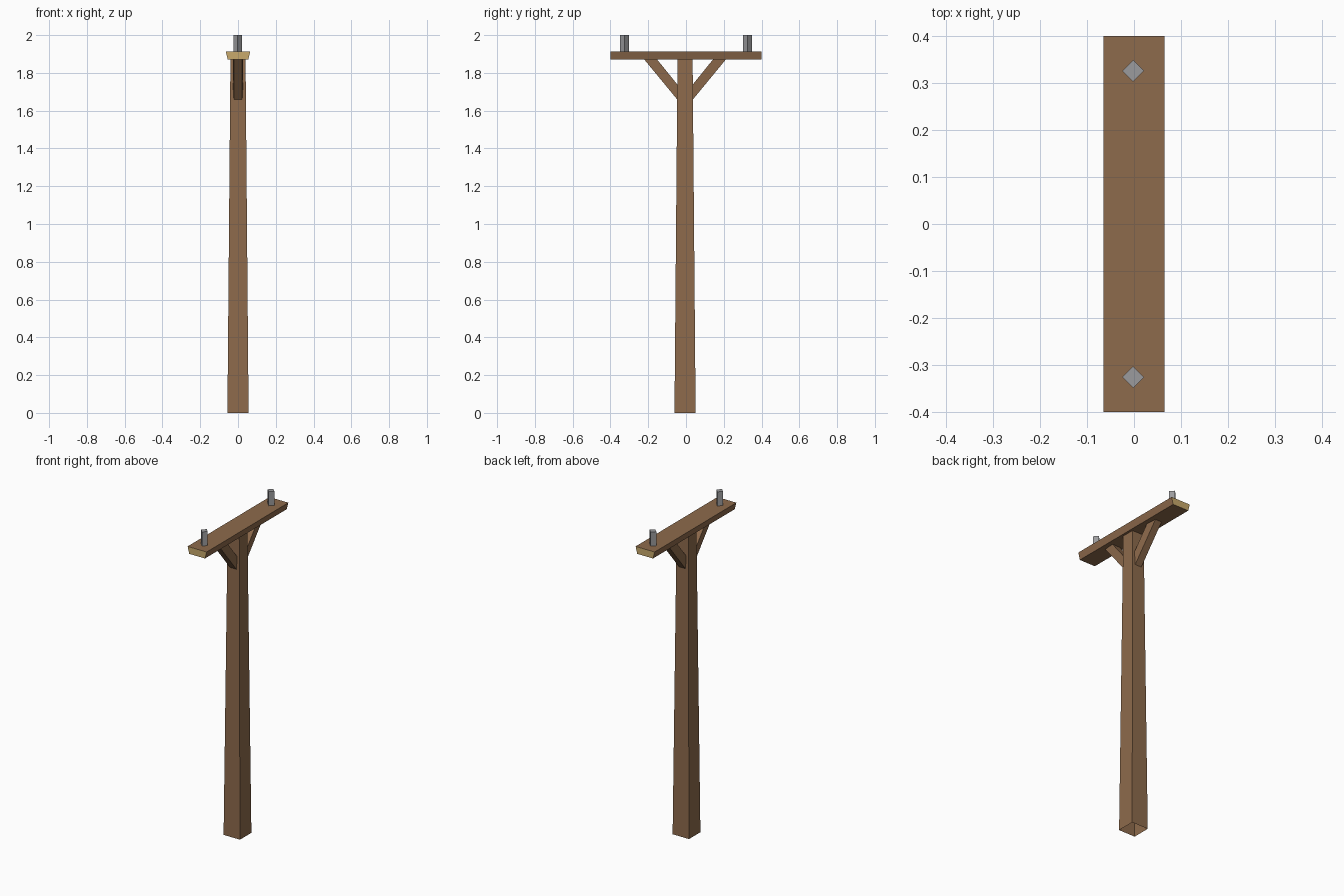
import bpy
import bmesh
import math

if "Cube" in bpy.data.objects:
    bpy.data.objects.remove(bpy.data.objects["Cube"])


def material(name, rgb):
    m = bpy.data.materials.new(name)
    m.diffuse_color = (*rgb, 1.0)
    m.use_nodes = True
    m.node_tree.nodes["Principled BSDF"].inputs["Base Color"].default_value = m.diffuse_color
    return m


wood = material("brown wood", (0.27, 0.146, 0.072))
end_grain = material("tan end grain", (0.58, 0.40, 0.15))
metal = material("grey metal", (0.33, 0.33, 0.34))

POLE_Y = -0.005   # pole and braces sit slightly forward of the beam centre


def loft(name, rings, mats, caps=(True, True)):
    """Join two matching rings of points into a flat-sided solid."""
    bm = bmesh.new()
    a, b = [[bm.verts.new(p) for p in ring] for ring in rings]
    n = len(a)
    for i in range(n):
        j = (i + 1) % n
        bm.faces.new((a[i], a[j], b[j], b[i]))
    if caps[0]:
        bm.faces.new(a[::-1])
    if caps[1]:
        bm.faces.new(b)
    bmesh.ops.recalc_face_normals(bm, faces=bm.faces)
    mesh = bpy.data.meshes.new(name)
    bm.to_mesh(mesh)
    bm.free()
    for m in mats:
        mesh.materials.append(m)
    obj = bpy.data.objects.new(name, mesh)
    bpy.context.collection.objects.link(obj)
    return obj


def square(half, z, x=0.0, y=0.0, turn=math.pi / 4):
    """Square ring; half is the centre-to-corner radius."""
    return [(x + half * math.cos(turn + k * math.pi / 2),
             y + half * math.sin(turn + k * math.pi / 2), z) for k in range(4)]


# Tapered square pole, open at the foot
r2 = math.sqrt(2)
loft("pole", [square(0.056 * r2, 0, y=POLE_Y), square(0.04 * r2, 1.875, y=POLE_Y)],
     [wood], caps=(False, True))

# Crossbeam with a narrower underside and tan sawn ends
profile = [(-0.054, 1.87), (0.054, 1.87), (0.065, 1.913), (-0.065, 1.913)]
beam = loft("crossbeam", [[(x, y, z) for x, z in profile] for y in (-0.4, 0.4)],
            [wood, end_grain])
for f in beam.data.polygons:
    if abs(f.normal.y) > 0.9:
        f.material_index = 1

for side, label in ((-1, "front"), (1, "back")):
    # Diagonal brace, slightly narrower on its lower face
    def ring(low, high):
        return [(-0.022, POLE_Y + side * low[0], low[1]),
                (0.022, POLE_Y + side * low[0], low[1]),
                (0.027, POLE_Y + side * high[0], high[1]),
                (-0.027, POLE_Y + side * high[0], high[1])]
    loft(label + "_brace", [ring((0.038, 1.655), (0.038, 1.735)),
                            ring((0.216, 1.871), (0.148, 1.871))], [wood])

    # Four-sided peg turned corner-on
    y = side * 0.326
    loft(label + "_peg", [square(0.023, 1.912, -0.002, y, 0),
                          square(0.023, 2.0, -0.002, y, 0)], [metal])
